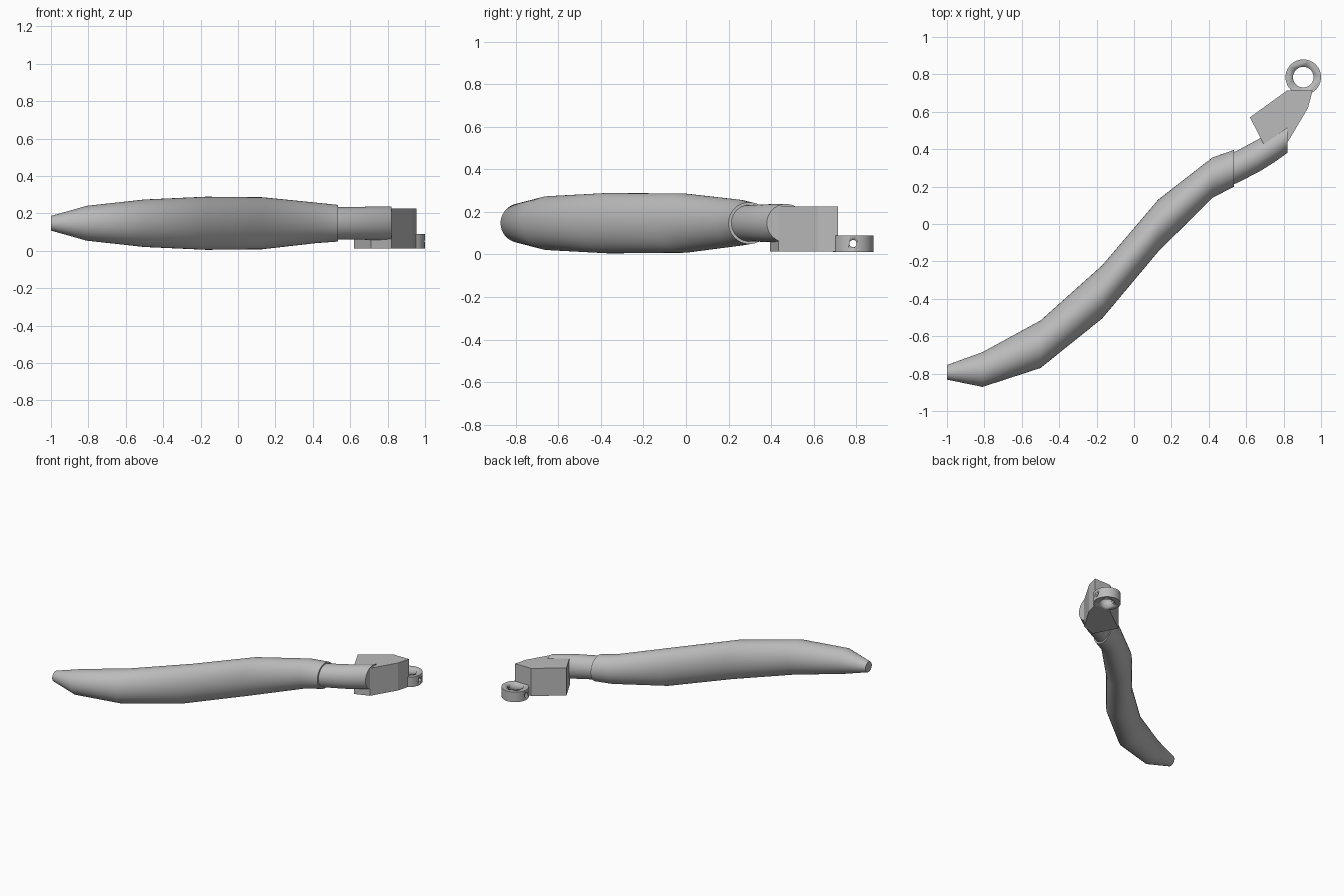
import bpy, bmesh, math
from mathutils import Matrix

cube = bpy.data.objects.get("Cube")
if cube:
    bpy.data.objects.remove(cube, do_unlink=True)

grey = bpy.data.materials.new("plain grey")
grey.use_nodes = True
colour = (0.5, 0.5, 0.5, 1)
grey.diffuse_color = colour
grey.node_tree.nodes["Principled BSDF"].inputs["Base Color"].default_value = colour


def finish(name, bm, smooth=True):
    bmesh.ops.recalc_face_normals(bm, faces=bm.faces)
    mesh = bpy.data.meshes.new(name)
    bm.to_mesh(mesh)
    bm.free()
    mesh.materials.append(grey)
    ob = bpy.data.objects.new(name, mesh)
    bpy.context.collection.objects.link(ob)
    if smooth:
        bpy.ops.object.select_all(action='DESELECT')
        bpy.context.view_layer.objects.active = ob
        ob.select_set(True)
        bpy.ops.object.shade_smooth_by_angle(angle=math.radians(35))
    return ob


def loft(name, sections, sides=40):
    """Round upright sections (x, y, z, radius) joined along x, with end caps."""
    bm = bmesh.new()
    rings = []
    for x, y, z, r in sections:
        angles = [2 * math.pi * i / sides for i in range(sides)]
        rings.append([bm.verts.new((x, y + r * math.cos(a), z + r * math.sin(a)))
                      for a in angles])
    for a, b in zip(rings, rings[1:]):
        for i in range(sides):
            j = (i + 1) % sides
            bm.faces.new((a[i], a[j], b[j], b[i]))
    bm.faces.new(rings[0])
    bm.faces.new(rings[-1])
    return finish(name, bm)


def cylinder(name, centre, radius, depth, rotation=Matrix()):
    bm = bmesh.new()
    bmesh.ops.create_cone(bm, cap_ends=True, segments=40, radius1=radius,
                          radius2=radius, depth=depth,
                          matrix=Matrix.Translation(centre) @ rotation)
    return finish(name, bm)


# Long curved grip, tapering to the tip
loft("grip", [
    (-1.0, -0.793, 0.147, 0.039),
    (-0.81, -0.778, 0.147, 0.093),
    (-0.5, -0.643, 0.147, 0.127),
    (-0.17, -0.363, 0.147, 0.142),
    (0.13, -0.008, 0.147, 0.139),
    (0.42, 0.248, 0.149, 0.108),
    (0.535, 0.298, 0.147, 0.098),
])

# Thinner neck running into the block
loft("neck", [
    (0.5, 0.285, 0.147, 0.086),
    (0.55, 0.305, 0.147, 0.086),
    (0.67, 0.368, 0.147, 0.088),
    (0.75, 0.420, 0.147, 0.090),
    (0.82, 0.470, 0.147, 0.090),
])

# Faceted pivot block
outline = [(0.62, 0.57), (0.71, 0.395), (0.82, 0.435), (0.93, 0.62),
           (0.955, 0.715), (0.82, 0.715)]
bm = bmesh.new()
base = bm.faces.new([bm.verts.new((x, y, 0.013)) for x, y in outline])
top = bmesh.ops.extrude_face_region(bm, geom=[base])["geom"]
bmesh.ops.translate(bm, vec=(0, 0, 0.212),
                    verts=[v for v in top if isinstance(v, bmesh.types.BMVert)])
finish("pivot_block", bm, smooth=False)

# End eyelet, with its bore and a small cross hole
centre = (0.905, 0.785, 0.051)
eyelet = cylinder("eyelet", centre, 0.095, 0.077)
cutters = [
    cylinder("bore_cutter", centre, 0.055, 0.2),
    cylinder("cross_hole_cutter", centre, 0.017, 0.4,
             Matrix.Rotation(math.pi / 2, 4, 'Y')),
]
for cutter in cutters:
    cutter.hide_render = True
    cutter.hide_set(True)
    cut = eyelet.modifiers.new(cutter.name, 'BOOLEAN')
    cut.operation = 'DIFFERENCE'
    cut.solver = 'EXACT'
    cut.object = cutter
